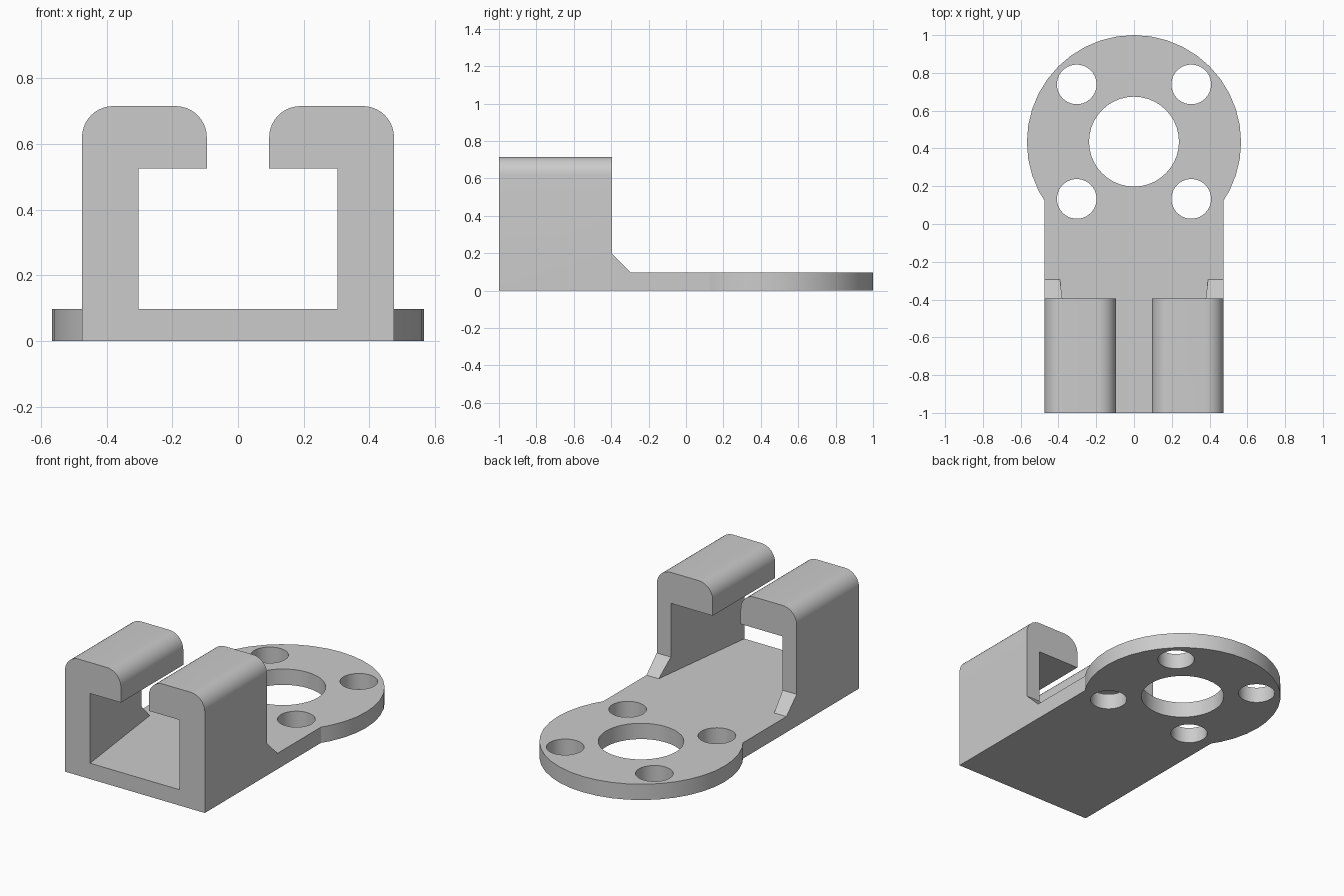
import bpy, bmesh
from math import cos, sin, radians
from mathutils import Vector

if "Cube" in bpy.data.objects:
    bpy.data.objects.remove(bpy.data.objects["Cube"])

W, FLOOR, TOP, R = 0.475, 0.097, 0.715, 0.095   # half width, plate thickness, height, fillet
RING_Y, RING_R = 0.433, 0.567                   # round flange

grey = bpy.data.materials.new("light_grey")
grey.use_nodes = True
grey.diffuse_color = (0.6, 0.6, 0.6, 1)
grey.node_tree.nodes["Principled BSDF"].inputs["Base Color"].default_value = (0.6, 0.6, 0.6, 1)


def prism(name, outline, place, start, end):
    """Extrude a 2D outline; place(a, b, depth) maps it into space."""
    bm = bmesh.new()
    face = bm.faces.new([bm.verts.new(place(a, b, start)) for a, b in outline])
    shift = Vector(place(0, 0, end)) - Vector(place(0, 0, start))
    new = bmesh.ops.extrude_face_region(bm, geom=[face])["geom"]
    bmesh.ops.translate(bm, vec=shift, verts=[v for v in new if isinstance(v, bmesh.types.BMVert)])
    if face.is_valid and len(face.link_loops if hasattr(face, "link_loops") else face.loops) and \
            not all(e.is_manifold for e in bm.edges):
        bm.faces.new([v for v in face.verts])
    bmesh.ops.recalc_face_normals(bm, faces=bm.faces)
    mesh = bpy.data.meshes.new(name)
    bm.to_mesh(mesh)
    bm.free()
    mesh.materials.append(grey)
    obj = bpy.data.objects.new(name, mesh)
    bpy.context.collection.objects.link(obj)
    return obj


def along_x(a, b, d): return (d, a, b)
def along_y(a, b, d): return (a, d, b)
def along_z(a, b, d): return (a, b, d)


def arc(cx, cy, r, a0, a1, n):
    steps = [radians(a0 + (a1 - a0) * i / n) for i in range(n + 1)]
    return [(cx + r * cos(t), cy + r * sin(t)) for t in steps]


def circle(cx, cy, r, n):
    return arc(cx, cy, r, 0, 360, n)[:-1]


def combine(target, other, operation):
    bpy.context.view_layer.objects.active = target
    mod = target.modifiers.new("shape", 'BOOLEAN')
    mod.operation, mod.object, mod.solver = operation, other, 'EXACT'
    bpy.ops.object.modifier_apply(modifier=mod.name)
    bpy.data.objects.remove(other)


# Bracket body: side profile with gusset slope, trimmed by the rounded front profile
side = [(-1, 0), (RING_Y, 0), (RING_Y, FLOOR), (-0.295, FLOOR),
        (-0.395, 0.195), (-0.395, TOP), (-1, TOP)]
bracket = prism("clip_bracket", side, along_x, -0.7, 0.7)

z = TOP - R
front = [(-W, 0), (W, 0)] + arc(W - R, z, R, 0, 90, 10) + arc(2 * R, z, R, 90, 180, 10)
front += [(R, 0.3), (-R, 0.3)] + arc(-2 * R, z, R, 0, 90, 10) + arc(R - W, z, R, 90, 180, 10)
combine(bracket, prism("front_trim", front, along_y, -1.2, 0.7), 'INTERSECT')

# Channel that widens towards the back
channel = [(-0.291, -1.1), (0.291, -1.1), (0.392, -0.295), (-0.392, -0.295)]
combine(bracket, prism("channel_cutter", channel, along_z, FLOOR, 0.525), 'DIFFERENCE')

# Round flange with a centre bore and four screw holes
combine(bracket, prism("flange", circle(0, RING_Y, RING_R, 40), along_z, 0, FLOOR), 'UNION')
holes = [(0, RING_Y + 0.003, 0.238)]
holes += [(sx * 0.303, RING_Y + 0.003 + sy * 0.303, 0.105) for sx in (-1, 1) for sy in (-1, 1)]
for x, y, r in holes:
    combine(bracket, prism("hole_cutter", circle(x, y, r, 40), along_z, -0.1, 0.3), 'DIFFERENCE')

bpy.ops.object.select_all(action='DESELECT')
bracket.select_set(True)
bpy.context.view_layer.objects.active = bracket
bpy.ops.object.shade_smooth_by_angle(angle=radians(30))
